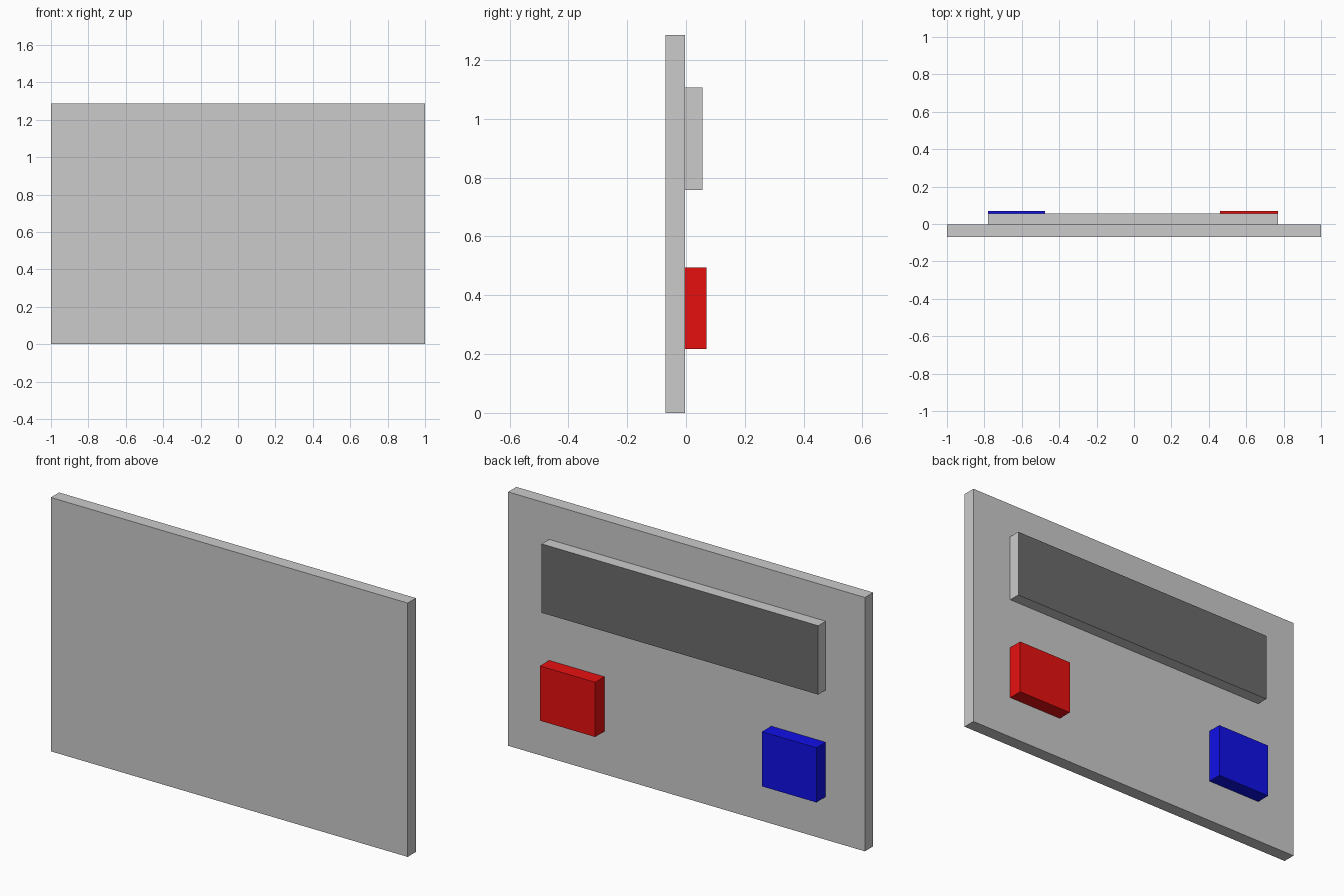
import bpy

if "Cube" in bpy.data.objects:
    bpy.data.objects.remove(bpy.data.objects["Cube"])


def box(name, x, y, z):
    """Box from (min, max) ranges along each axis."""
    bpy.ops.mesh.primitive_cube_add(size=1)
    o = bpy.context.object
    o.name = o.data.name = name
    for v in o.data.vertices:
        v.co = [lo if c < 0 else hi for c, (lo, hi) in zip(v.co, (x, y, z))]
    return o


def material(name, rgb):
    m = bpy.data.materials.new(name)
    m.diffuse_color = (*rgb, 1)
    m.use_nodes = True
    m.node_tree.nodes["Principled BSDF"].inputs["Base Color"].default_value = m.diffuse_color
    return m


SURFACE = -0.004  # back surface of the panel, where the parts sit

# Main panel
box("panel", (-1, 1), (-0.07, SURFACE), (0, 1.286))

# Display bar with a dark screen on its outward face
display = box("display_bar", (-0.78, 0.77), (SURFACE, 0.056), (0.758, 1.107))
display.data.materials.append(None)
display.data.materials.append(material("dark_screen", (0.15, 0.15, 0.15)))
for f in display.data.polygons:
    if f.normal.y > 0.5:
        f.material_index = 1

# Two coloured buttons
for name, x, rgb in (("red_button", (0.46, 0.77), (0.8, 0.005, 0.005)),
                     ("blue_button", (-0.78, -0.475), (0.005, 0.005, 0.8))):
    button = box(name, x, (SURFACE, 0.07), (0.217, 0.494))
    button.data.materials.append(material(name, rgb))
